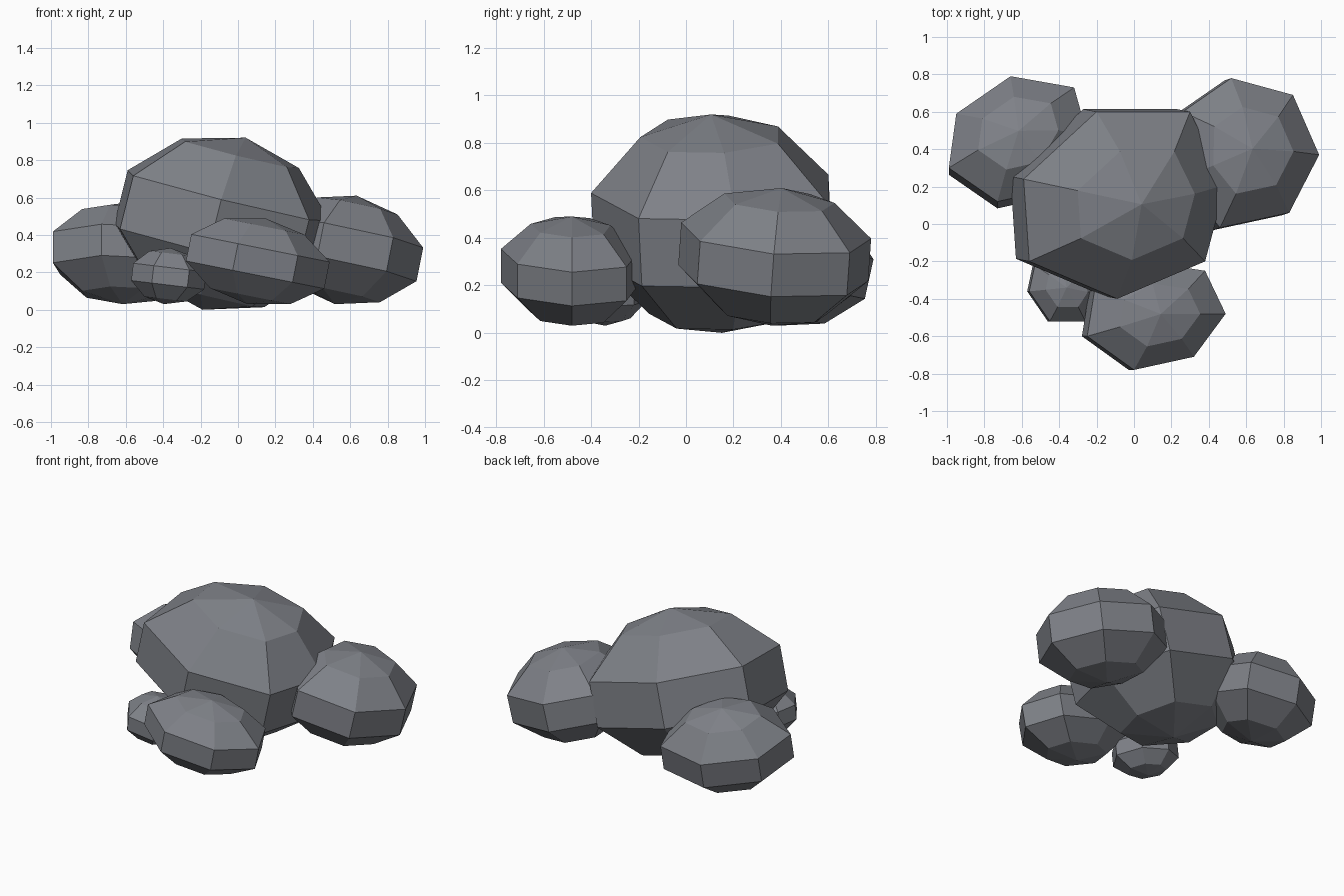
import bpy
import bmesh
import math

if "Cube" in bpy.data.objects:
    bpy.data.objects.remove(bpy.data.objects["Cube"])

stone = bpy.data.materials.new("slate grey stone")
stone.diffuse_color = (0.21, 0.22, 0.245, 1)
stone.use_nodes = True
stone.node_tree.nodes["Principled BSDF"].inputs["Base Color"].default_value = stone.diffuse_color


def rock(name, outline, z_bottom, z_top, slope_x, slope_y):
    """Tilted, faceted boulder: four rings lofted from one plan outline, closed by two poles."""
    n = len(outline)
    cx = sum(p[0] for p in outline) / n
    cy = sum(p[1] for p in outline) / n
    mid, half = (z_top + z_bottom) / 2, (z_top - z_bottom) / 2
    z_ref = mid + half * math.cos(math.radians(72))
    bm = bmesh.new()

    def centre(z):
        # the leaning axis stays square to the tilted rings
        return cx - slope_x * (z - z_ref), cy - slope_y * (z - z_ref)

    rings = []
    for k, scale in enumerate((0.58, 1.0, 1.0, 0.58), 1):
        z = mid + half * math.cos(math.radians(36 * k))
        ox, oy = centre(z)
        ring = []
        for x, y in outline:
            dx, dy = (x - cx) * scale, (y - cy) * scale
            height = z + slope_x * dx + slope_y * dy
            ring.append(bm.verts.new((ox + dx, oy + dy, max(height, z_bottom))))
        rings.append(ring)
    top = bm.verts.new((*centre(z_top), z_top))
    bottom = bm.verts.new((*centre(z_bottom), z_bottom))

    for i in range(n):
        j = (i + 1) % n
        bm.faces.new((top, rings[0][i], rings[0][j]))
        bm.faces.new((bottom, rings[3][j], rings[3][i]))
        for a, b in zip(rings, rings[1:]):
            bm.faces.new((a[i], b[i], b[j], a[j]))
    bmesh.ops.recalc_face_normals(bm, faces=bm.faces)
    mesh = bpy.data.meshes.new(name)
    bm.to_mesh(mesh)
    bm.free()
    mesh.materials.append(stone)
    bpy.context.collection.objects.link(bpy.data.objects.new(name, mesh))


# Central boulder
rock("large_boulder",
     [(-0.09, -0.40), (0.38, -0.20), (0.49, 0.21), (0.30, 0.60),
      (-0.20, 0.60), (-0.59, 0.24), (-0.56, -0.20)],
     0.0, 0.92, -0.25, 0.05)
# Surrounding rocks
rock("left_rock",
     [(-0.73, 0.12), (-0.42, 0.19), (-0.25, 0.48), (-0.32, 0.73),
      (-0.66, 0.79), (-0.95, 0.59), (-0.99, 0.30)],
     0.03, 0.57, 0.0, -0.22)
rock("right_rock",
     [(0.46, -0.02), (0.83, 0.06), (0.99, 0.37), (0.85, 0.69),
      (0.52, 0.78), (0.26, 0.60), (0.25, 0.24)],
     0.03, 0.61, -0.2, -0.07)
rock("front_rock",
     [(0.0, -0.78), (0.32, -0.71), (0.49, -0.48), (0.38, -0.25),
      (0.05, -0.20), (-0.21, -0.35), (-0.25, -0.60)],
     0.03, 0.49, -0.2, 0.0)
rock("small_rock",
     [(-0.45, -0.52), (-0.26, -0.52), (-0.17, -0.38), (-0.24, -0.22),
      (-0.40, -0.16), (-0.53, -0.22), (-0.56, -0.36)],
     0.03, 0.33, -0.12, 0.0)
